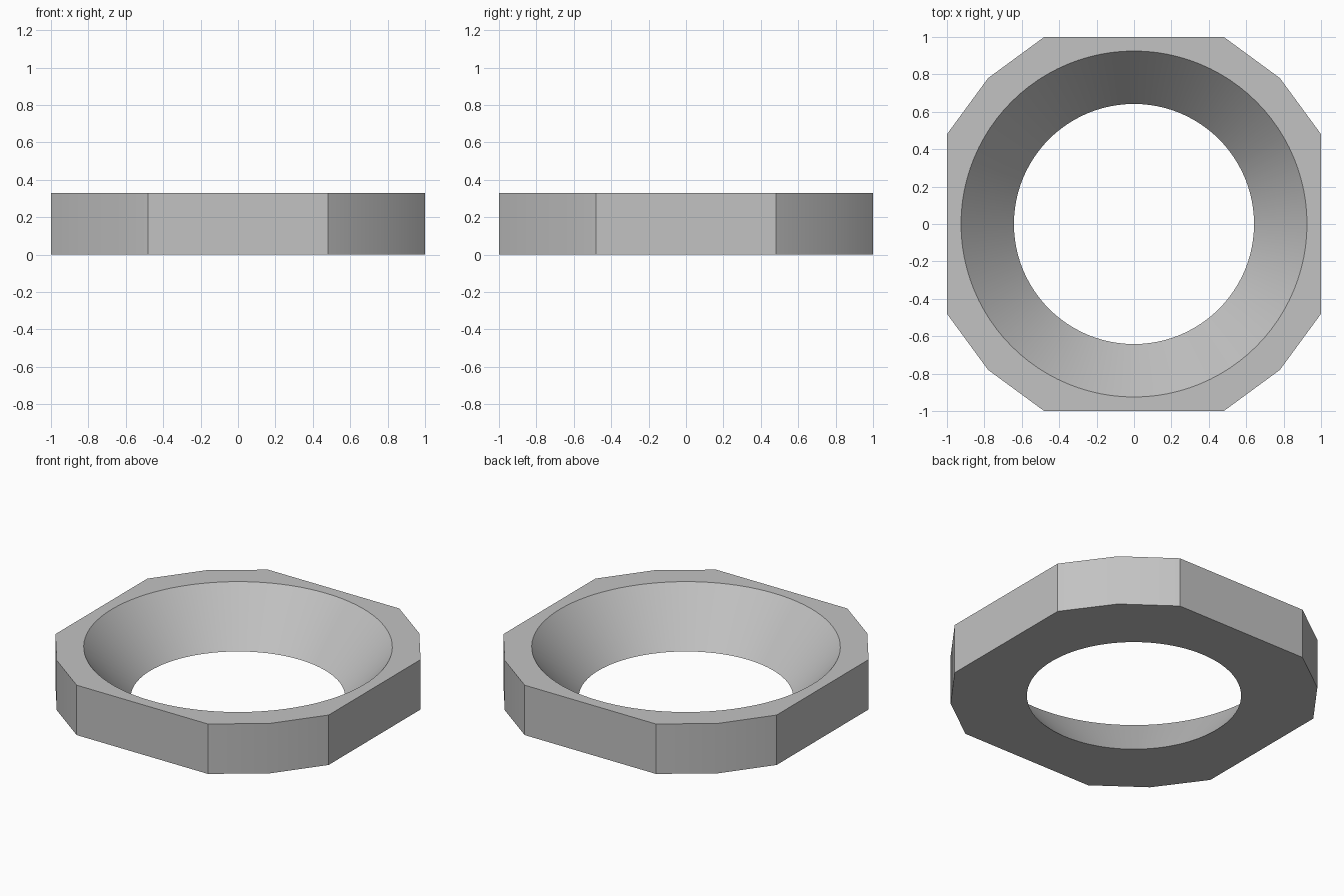
import bpy
import bmesh
from math import cos, sin, tau, radians

if "Cube" in bpy.data.objects:
    bpy.data.objects.remove(bpy.data.objects["Cube"], do_unlink=True)

HEIGHT = 0.33
TOP_RADIUS, BOTTOM_RADIUS = 0.925, 0.642
SEGMENTS = 96

# Grey metal
grey = bpy.data.materials.new("grey metal")
grey.use_nodes = True
colour = (0.54, 0.54, 0.54, 1)
grey.diffuse_color = colour
grey.node_tree.nodes["Principled BSDF"].inputs["Base Color"].default_value = colour

bm = bmesh.new()


def add_loop(points, z):
    """Closed ring of edges at height z."""
    verts = [bm.verts.new((x, y, z)) for x, y in points]
    return [bm.edges.new((a, b)) for a, b in zip(verts, verts[1:] + verts[:1])]


def circle(radius):
    return [(radius * cos(tau * i / SEGMENTS), radius * sin(tau * i / SEGMENTS))
            for i in range(SEGMENTS)]


# Outline: one corner (flat end, shallow point, flat end) turned four times
outline = []
corner = [(1, 0.48), (0.78, 0.78), (0.48, 1)]
for _ in range(4):
    outline += corner
    corner = [(-y, x) for x, y in corner]

outer_bottom, outer_top = add_loop(outline, 0), add_loop(outline, HEIGHT)
inner_bottom = add_loop(circle(BOTTOM_RADIUS), 0)
inner_top = add_loop(circle(TOP_RADIUS), HEIGHT)

# Outer wall and conical inner wall
for low, high in ((outer_bottom, outer_top), (inner_bottom, inner_top)):
    for a, b in zip(low, high):
        bm.faces.new((a.verts[0], a.verts[1], b.verts[1], b.verts[0]))

# Flat top and underside around the hole
for outer, inner, side in ((outer_bottom, inner_bottom, -1), (outer_top, inner_top, 1)):
    bmesh.ops.triangle_fill(bm, edges=outer + inner, use_beauty=True, normal=(0, 0, side))
bmesh.ops.recalc_face_normals(bm, faces=bm.faces[:])

mesh = bpy.data.meshes.new("conical_ring")
bm.to_mesh(mesh)
bm.free()
mesh.materials.append(grey)
ring = bpy.data.objects.new("conical_ring", mesh)
bpy.context.collection.objects.link(ring)

# Smooth the cone and shallow corners, keep the other edges sharp
for obj in bpy.context.selected_objects:
    obj.select_set(False)
ring.select_set(True)
bpy.context.view_layer.objects.active = ring
bpy.ops.object.shade_smooth_by_angle(angle=radians(30))
